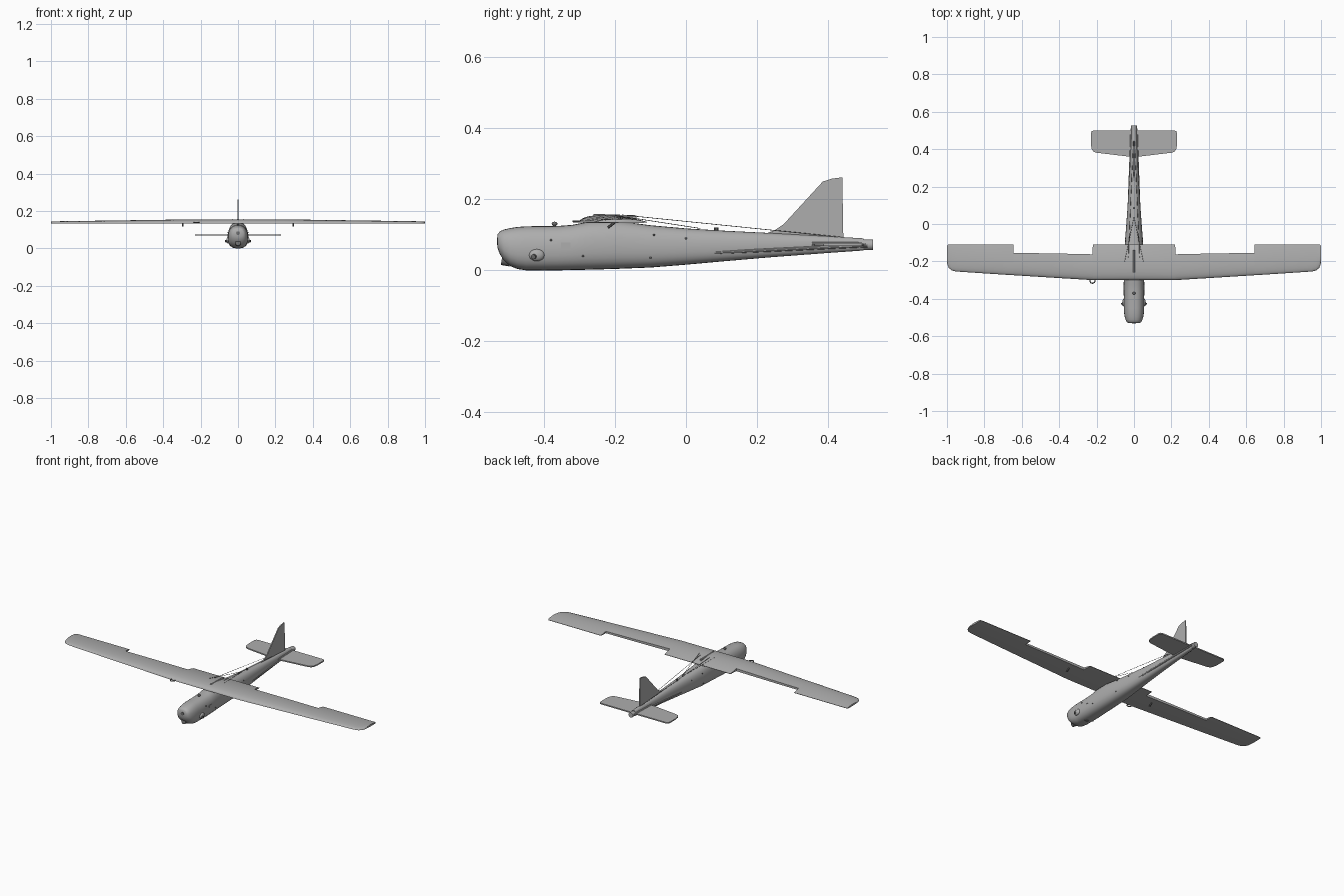
import bpy, bmesh, math
from mathutils import Vector

if "Cube" in bpy.data.objects:
    bpy.data.objects.remove(bpy.data.objects["Cube"])


def material(name, value):
    m = bpy.data.materials.new(name)
    m.use_nodes = True
    m.diffuse_color = (value, value, value, 1)
    m.node_tree.nodes["Principled BSDF"].inputs["Base Color"].default_value = (value, value, value, 1)
    return m


GREY = material("airframe grey", 0.42)
DARK = material("dark fitting grey", 0.16)


def finish(name, bm, mat=GREY, angle=35):
    bmesh.ops.recalc_face_normals(bm, faces=bm.faces)
    mesh = bpy.data.meshes.new(name)
    bm.to_mesh(mesh)
    bm.free()
    mesh.materials.append(mat)
    ob = bpy.data.objects.new(name, mesh)
    bpy.context.collection.objects.link(ob)
    bpy.ops.object.select_all(action='DESELECT')
    ob.select_set(True)
    bpy.context.view_layer.objects.active = ob
    bpy.ops.object.shade_smooth_by_angle(angle=math.radians(angle))
    return ob


def loft(name, rings, mat=GREY, angle=35):
    bm = bmesh.new()
    loops = [[bm.verts.new(p) for p in ring] for ring in rings]
    for a, b in zip(loops, loops[1:]):
        for i in range(len(a)):
            j = (i + 1) % len(a)
            bm.faces.new((a[i], a[j], b[j], b[i]))
    bm.faces.new(loops[0])
    bm.faces.new(loops[-1])
    return finish(name, bm, mat, angle)


def rod(name, start, end, r, mat=GREY, sides=10, r2=None):
    a, b = Vector(start), Vector(end)
    bm = bmesh.new()
    bmesh.ops.create_cone(bm, cap_ends=True, segments=sides, radius1=r,
                          radius2=r if r2 is None else r2, depth=(b - a).length)
    turn = (b - a).to_track_quat('Z', 'Y')
    for v in bm.verts:
        v.co = turn @ v.co + (a + b) / 2
    return finish(name, bm, mat)


def ball(name, centre, scale, mat=GREY):
    bm = bmesh.new()
    bmesh.ops.create_uvsphere(bm, u_segments=16, v_segments=10, radius=1)
    for v in bm.verts:
        v.co = Vector([c + s * k for c, s, k in zip(centre, scale, v.co)])
    return finish(name, bm, mat)


def plate(name, outline, offset, thickness):
    # Flat panel from an outline of 3D points, extruded along offset
    shift = Vector(offset) * thickness
    return loft(name, [[Vector(p) - shift / 2 for p in outline],
                       [Vector(p) + shift / 2 for p in outline]])


# Fuselage: station y, half width, bottom, top
stations = [(-0.53, 0.03, 0.062, 0.102), (-0.524, 0.038, 0.045, 0.110),
            (-0.512, 0.045, 0.027, 0.115), (-0.495, 0.05, 0.012, 0.119),
            (-0.475, 0.053, 0.004, 0.122), (-0.45, 0.054, 0.0, 0.124),
            (-0.36, 0.055, 0.0, 0.125), (-0.32, 0.055, 0.001, 0.128),
            (-0.27, 0.054, 0.002, 0.138), (-0.2, 0.052, 0.004, 0.14),
            (-0.1, 0.049, 0.008, 0.127), (0.0, 0.041, 0.016, 0.118),
            (0.1, 0.034, 0.025, 0.112), (0.24, 0.026, 0.037, 0.105),
            (0.4, 0.018, 0.049, 0.096), (0.5, 0.013, 0.056, 0.09)]


def section(y, w, low, high, n=28):
    ring = []
    for i in range(n):
        a = 2 * math.pi * i / n
        c, s = math.cos(a), math.sin(a)
        x = w * math.copysign(abs(c) ** 0.75, c)
        z = (low + high) / 2 + (high - low) / 2 * math.copysign(abs(s) ** 0.75, s)
        ring.append((x * (1 - 0.12 * max(s, 0)), y, z))
    return ring


loft("fuselage", [section(*s) for s in stations], angle=40)
rod("tail_cap", (0, 0.495, 0.072), (0, 0.527, 0.072), 0.015, sides=16)

# Wing: x, leading edge, trailing edge; notches come from the trailing edge
half = [(0.0, -0.3, -0.11), (0.22, -0.3, -0.11), (0.222, -0.3, -0.162),
        (0.45, -0.286, -0.157), (0.643, -0.274, -0.155), (0.645, -0.274, -0.11),
        (0.8, -0.264, -0.11), (0.95, -0.254, -0.11), (0.975, -0.248, -0.11),
        (0.99, -0.235, -0.11), (0.997, -0.22, -0.112), (1.0, -0.2, -0.118)]


def airfoil(x, lead, trail, n=12):
    crest = 0.157 - 0.012 * max(0, abs(x) - 0.2) / 0.8
    upper, lower = [], []
    for i in range(n + 1):
        u = (1 - math.cos(math.pi * i / n)) / 2
        y = lead + (trail - lead) * u
        t = (y - lead) / (-0.108 - lead)
        bump = 2.6 * (math.sqrt(t) - t) + 1.4 * t * (1 - t)
        upper.append((x, y, 0.136 + (crest - 0.136) * min(bump, 1)))
        lower.append((x, y, 0.1345 - 0.0015 * math.sin(math.pi * t)))
    return upper + lower[::-1]


loft("wing", [airfoil(-x, l, t) for x, l, t in half[:0:-1]] + [airfoil(*s) for s in half], angle=40)

# Tailplane and fin
right = [(0.0, 0.36), (0.04, 0.362), (0.2, 0.381), (0.217, 0.387), (0.226, 0.4),
         (0.231, 0.43), (0.231, 0.485), (0.226, 0.496), (0.215, 0.5), (0.0, 0.5)]
outline = [(x, y, 0.072) for x, y in right] + [(-x, y, 0.072) for x, y in right[-2:0:-1]]
plate("tailplane", outline, (0, 0, 1), 0.007)
fin = [(0, 0.215, 0.1), (0, 0.25, 0.113), (0, 0.275, 0.13), (0, 0.385, 0.25),
       (0, 0.41, 0.258), (0, 0.44, 0.262), (0, 0.443, 0.085)]
plate("fin", fin, (1, 0, 0), 0.006)

# Fittings repeated on both sides
for side, label in ((1, "left"), (-1, "right")):
    rod(label + "_tail_rail", (side * 0.03, 0.08, 0.05), (side * 0.014, 0.51, 0.07), 0.005)
    rod(label + "_tailplane_root", (side * 0.018, 0.355, 0.074), (side * 0.014, 0.505, 0.073), 0.006)
    ball(label + "_side_pod", (side * 0.052, -0.42, 0.043), (0.011, 0.022, 0.017))
    rod(label + "_pod_lens", (side * 0.055, -0.425, 0.04), (side * 0.066, -0.43, 0.038), 0.007, DARK)
    rod(label + "_wing_post", (side * 0.295, -0.22, 0.12), (side * 0.295, -0.2, 0.136), 0.004, DARK)
    rod(label + "_tail_wire", (side * 0.03, -0.18, 0.156), (side * 0.004, 0.44, 0.093), 0.001, DARK, 5)
    rod(label + "_wing_cord", (side * 0.05, -0.2, 0.155), (0, 0.04, 0.118), 0.001, DARK, 5)
    # Screw heads along the body
    for y, z in ((-0.38, 0.085), (-0.29, 0.04), (-0.1, 0.035), (-0.09, 0.1), (0.0, 0.09)):
        w = 0.053 if y < -0.2 else 0.046 if y < -0.05 else 0.038
        ball(label + "_screw", (side * w, y, z), (0.003, 0.003, 0.003), DARK)
    # Small square side hatch
    hatch = [(side * 0.055, y, z) for y, z in
             ((-0.352, 0.058), (-0.325, 0.058), (-0.325, 0.078), (-0.352, 0.078))]
    plate(label + "_side_hatch", hatch, (1, 0, 0), 0.002)

# Nose openings, top knobs and a wing probe ring
rod("nose_lens", (0, -0.495, 0.025), (0, -0.519, 0.029), 0.014, DARK, 18)
rod("nose_port", (0, -0.52, 0.082), (0, -0.532, 0.082), 0.01, DARK, 16)
rod("belly_lens", (0, -0.4, 0.01), (0, -0.4, 0.0), 0.013, DARK, 18)
rod("top_knob_stem", (0, -0.37, 0.12), (0, -0.37, 0.13), 0.004)
ball("top_knob", (0, -0.37, 0.131), (0.008, 0.008, 0.006), DARK)
rod("rear_knob", (0, 0.085, 0.108), (0, 0.085, 0.121), 0.006, DARK)
rod("wing_cover_strip", (0, -0.26, 0.153), (0, -0.14, 0.149), 0.006)
ring = []
for i in range(17):
    a = 2 * math.pi * i / 16
    centre = Vector((-0.222 + 0.014 * math.cos(a), -0.303 + 0.014 * math.sin(a), 0.138))
    out = Vector((math.cos(a), math.sin(a), 0))
    ring.append([centre + 0.003 * (out * math.cos(b) + Vector((0, 0, math.sin(b))))
                 for b in (k * math.pi / 3 for k in range(6))])
loft("wing_probe_ring", ring, DARK)
